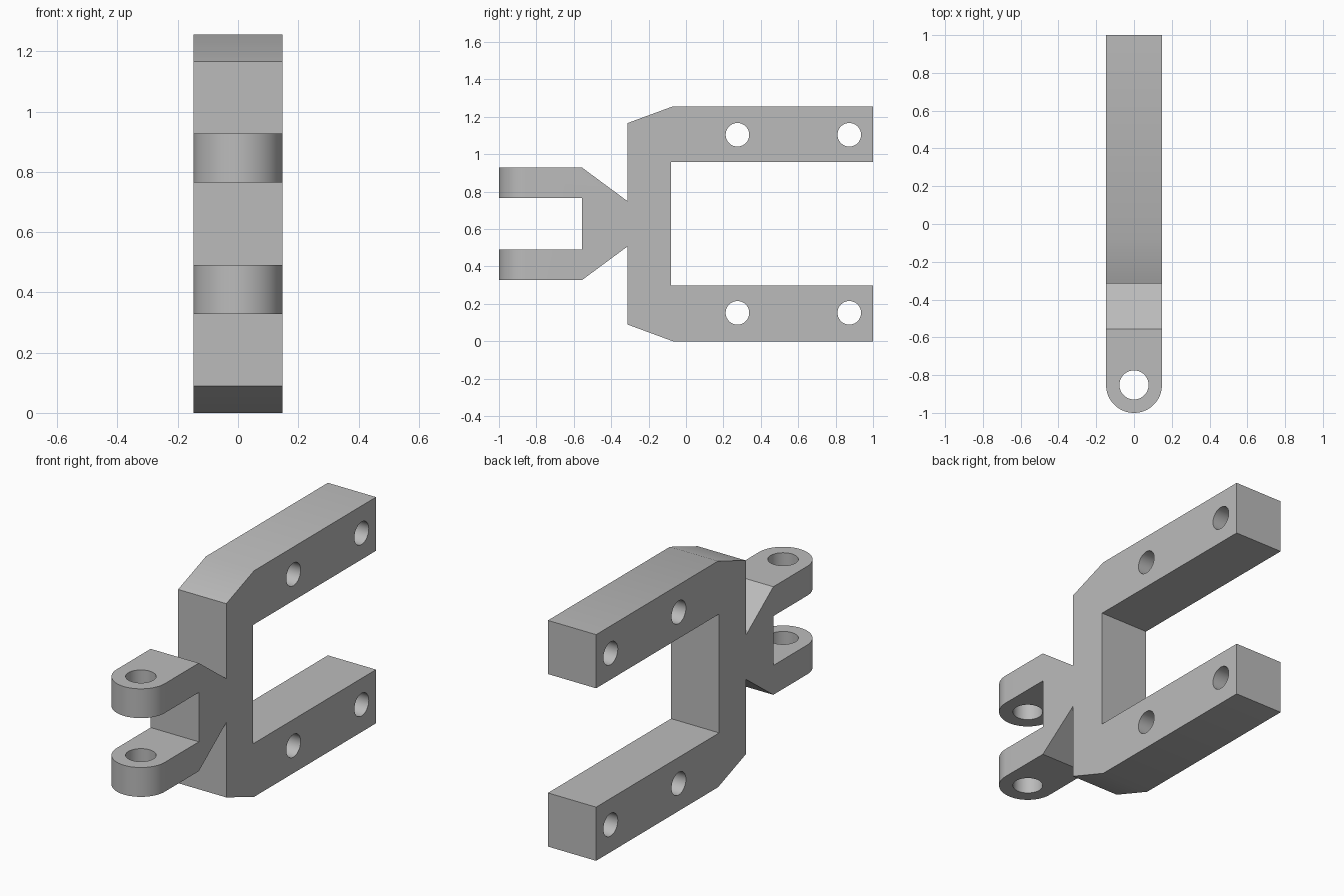
import bpy, bmesh, math
from mathutils import Matrix, Vector

if "Cube" in bpy.data.objects:
    bpy.data.objects.remove(bpy.data.objects["Cube"], do_unlink=True)

HALF_WIDTH = 0.148
HEIGHT = 1.256
MID = HEIGHT / 2
EAR_Y = -1 + HALF_WIDTH

grey = bpy.data.materials.new("plain_grey")
grey.use_nodes = True
colour = (0.5, 0.5, 0.5, 1)
grey.diffuse_color = colour
grey.node_tree.nodes["Principled BSDF"].inputs["Base Color"].default_value = colour


def prism(name, points, direction):
    """Extrude a closed outline along a direction."""
    bm = bmesh.new()
    face = bm.faces.new([bm.verts.new(p) for p in points])
    grown = bmesh.ops.extrude_face_region(bm, geom=[face])["geom"]
    moved = [v for v in grown if isinstance(v, bmesh.types.BMVert)]
    bmesh.ops.translate(bm, verts=moved, vec=direction)
    bmesh.ops.recalc_face_normals(bm, faces=bm.faces)
    mesh = bpy.data.meshes.new(name)
    bm.to_mesh(mesh)
    bm.free()
    mesh.materials.append(grey)
    obj = bpy.data.objects.new(name, mesh)
    bpy.context.collection.objects.link(obj)
    return obj


def drill(name, centre, radius, axis, depth):
    """Make a round cutter along an axis."""
    turn = Vector((0, 0, 1)).rotation_difference(Vector(axis)).to_matrix().to_4x4()
    bm = bmesh.new()
    bmesh.ops.create_cone(bm, cap_ends=True, segments=64, radius1=radius, radius2=radius,
                          depth=depth, matrix=Matrix.Translation(centre) @ turn)
    mesh = bpy.data.meshes.new(name)
    bm.to_mesh(mesh)
    bm.free()
    mesh.materials.append(grey)
    obj = bpy.data.objects.new(name, mesh)
    bpy.context.collection.objects.link(obj)
    return obj


def carve(target, cutter, operation="DIFFERENCE"):
    """Apply a boolean and discard its cutter."""
    cutter.hide_render = True
    mod = target.modifiers.new("carve", "BOOLEAN")
    mod.operation, mod.object, mod.solver = operation, cutter, "EXACT"
    bpy.context.view_layer.objects.active = target
    bpy.ops.object.modifier_apply(modifier=mod.name)
    bpy.data.objects.remove(cutter, do_unlink=True)


# Bracket: upper half of the side outline, mirrored to the lower half
upper = [(-0.08, 0.958), (1, 0.958), (1, HEIGHT), (-0.07, HEIGHT), (-0.314, 1.166),
         (-0.314, 0.75), (-0.555, 0.928), (-1, 0.928), (-1, 0.765), (-0.555, 0.765)]
outline = upper + [(y, HEIGHT - z) for y, z in reversed(upper)]
bracket = prism("clevis_bracket", [(-HALF_WIDTH, y, z) for y, z in outline],
                (2 * HALF_WIDTH, 0, 0))

# Rounded ends of the two front ears
plan = [(0.3, 1.2), (-0.3, 1.2), (-0.3, -0.4), (-HALF_WIDTH, -0.4)]
for i in range(49):
    a = math.pi + math.pi * i / 48
    plan.append((HALF_WIDTH * math.cos(a), EAR_Y + HALF_WIDTH * math.sin(a)))
plan += [(HALF_WIDTH, -0.4), (0.3, -0.4)]
carve(bracket, prism("ear_rounding", [(x, y, -0.2) for x, y in plan], (0, 0, 2)), "INTERSECT")

# Upright pin hole through both ears
carve(bracket, drill("pin_hole", (0, EAR_Y, MID), 0.077, (0, 0, 1), 1))

# Cross holes in the two long arms
for y in (0.275, 0.873):
    for z in (0.152, HEIGHT - 0.152):
        carve(bracket, drill("arm_hole", (0, y, z), 0.063, (1, 0, 0), 1))

bpy.ops.object.select_all(action="DESELECT")
bracket.select_set(True)
bpy.context.view_layer.objects.active = bracket
bpy.ops.object.shade_smooth_by_angle(angle=math.radians(30))
